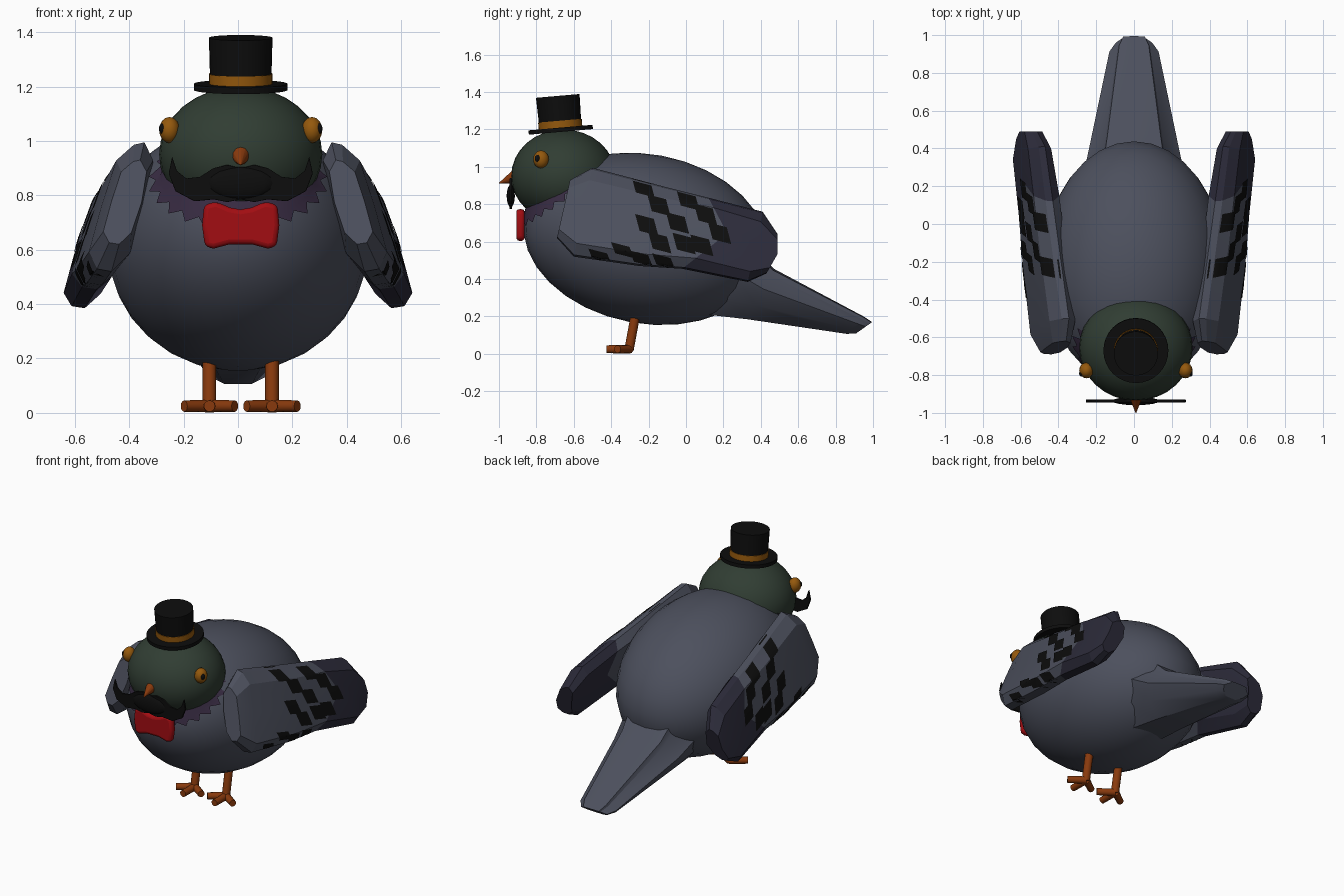
import bpy, bmesh
from math import sin, cos, pi, radians
from mathutils import Vector, Matrix
from mathutils.bvhtree import BVHTree

if "Cube" in bpy.data.objects:
    bpy.data.objects.remove(bpy.data.objects["Cube"])


def material(name, *rgb):
    m = bpy.data.materials.new(name)
    m.diffuse_color = (*rgb, 1)
    m.use_nodes = True
    m.node_tree.nodes["Principled BSDF"].inputs["Base Color"].default_value = m.diffuse_color
    return m


GREY = material("slate", .073, .08, .11)
GREEN = material("green", .03, .047, .033)
PURPLE = material("purple", .04, .025, .056)
DARK = material("dark_tip", .025, .024, .042)
BLACK = material("black", .004, .004, .004)
ORANGE = material("amber", .3, .1, .004)
RUST = material("rust", .25, .042, .004)
RED = material("red", .36, .004, .006)


def finish(name, bm, mats, angle=35, mirror=False, matrix=None):
    bmesh.ops.recalc_face_normals(bm, faces=bm.faces)
    me = bpy.data.meshes.new(name)
    bm.to_mesh(me)
    bm.free()
    ob = bpy.data.objects.new(name, me)
    bpy.context.collection.objects.link(ob)
    if matrix:
        me.transform(matrix)
    for m in mats:
        me.materials.append(m)
    bpy.ops.object.select_all(action='DESELECT')
    ob.select_set(True)
    bpy.context.view_layer.objects.active = ob
    bpy.ops.object.shade_smooth_by_angle(angle=radians(angle))
    if mirror:
        ob.modifiers.new("mirror", 'MIRROR')
    return ob


def placed(loc, scale=(1, 1, 1), rot_x=0):
    return Matrix.Translation(loc) @ Matrix.Rotation(rot_x, 4, 'X') @ Matrix.Diagonal((*scale, 1))


def ball(name, mat, loc, scale, rot_x=0, seg=32, **kw):
    bm = bmesh.new()
    bmesh.ops.create_uvsphere(bm, u_segments=seg, v_segments=seg // 2, radius=1)
    return finish(name, bm, [mat], matrix=placed(loc, scale, rot_x), **kw)


def rod(name, mat, a, b, r1, r2, seg=12, **kw):
    a, b = Vector(a), Vector(b)
    bm = bmesh.new()
    bmesh.ops.create_cone(bm, cap_ends=True, segments=seg, radius1=r1, radius2=r2, depth=(b - a).length)
    m = Matrix.Translation((a + b) / 2) @ (b - a).to_track_quat('Z', 'Y').to_matrix().to_4x4()
    return finish(name, bm, [mat], matrix=m, **kw)


def loft(rings, caps=True):
    bm = bmesh.new()
    vs = [[bm.verts.new(p) for p in r] for r in rings]
    n = len(vs[0])
    for k in range(len(vs) - 1):
        for i in range(n):
            j = (i + 1) % n
            f = bm.faces.new((vs[k][i], vs[k][j], vs[k + 1][j], vs[k + 1][i]))
            f.material_index = k
    if caps:
        bm.faces.new(vs[0])
        bm.faces.new(vs[-1]).material_index = len(vs) - 2
    return bm


def plate(name, mat, half, y, depth, bevel):
    # symmetric flat shape from half an outline (x, z)
    pts = half + [(-x, z) for x, z in reversed(half) if x > 0]
    ob = finish(name, loft([[(x, y + s * depth / 2, z) for x, z in pts] for s in (-1, 1)]), [mat, mat])
    b = ob.modifiers.new("bevel", 'BEVEL')
    b.width, b.segments = bevel, 3
    return ob


# body: tilted egg
BODY, RADII, TILT = Vector((0, -.215, .615)), (.48, .66, .453), radians(-10.3)
ball("body", GREY, BODY, RADII, TILT)

# tail: faceted loft, top and bottom given as (y, z)
half = [(0, 1), (.6, .97), (.65, .86), (1, .6), (.8, .28), (.4, 0)]
section = half + [(-x, h) for x, h in reversed(half) if x > 0]
rings = []
for ty, tz, by, bz, w in [(.12, .75, -.08, .25, .25), (.33, .6, .13, .208, .27), (.47, .455, .33, .185, .235),
                          (.95, .2, .86, .107, .13), (.995, .17, .91, .11, .095)]:
    rings.append([(x * w, by + (ty - by) * h, bz + (tz - bz) * h) for x, h in section])
finish("tail", loft(rings), [GREY] * 4, angle=28)

# head
head_parts = [ball("head", GREEN, (0, -.655, .95), (.3, .28, .25))]

# purple collar: jagged ring projected onto the body
M = placed(BODY, RADII, TILT)


def on_body(a, r):
    r -= .1 * max(0, sin(a))
    p = Vector((0, -.6, .83)) + r * Vector((cos(a), .86 * sin(a), .5 * sin(a)))
    return M @ ((M.inverted() @ p).normalized() * 1.012)


angles = [2 * pi * i / 48 for i in range(48)]
inner = [(.27 * cos(a), -.64 + .21 * sin(a), .93 + .12 * sin(a)) for a in angles]
collar = [inner, [on_body(a, .25) for a in angles],
          [on_body(a, .32 if i % 2 else .27) for i, a in enumerate(angles)]]
finish("neck_collar", loft(collar, caps=False), [PURPLE] * 2)

# eyes
for s, side in ((-1, "left"), (1, "right")):
    head_parts += [ball("eye_" + side, ORANGE, (s * .262, -.775, 1.04), (.038, .042, .048), seg=16),
                   ball("pupil_" + side, BLACK, (s * .287, -.792, 1.045), (.014, .016, .02), seg=12)]

# beak
head_parts.append(rod("beak", RUST, (0, -.895, .955), (0, -1.0, .912), .044, .002, 12))

# moustache
head_parts += [
    plate("moustache", BLACK, [(0, .9), (.05, .912), (.1, .9), (.15, .868), (.2, .862), (.235, .89),
                               (.252, .942), (.265, .88), (.24, .815), (.17, .778), (.1, .785), (.05, .775), (0, .785)],
          -.937, .014, .003),
    ball("moustache_middle", BLACK, (0, -.937, .845), (.125, .022, .06), seg=16)]

# bow tie
head_parts.append(plate("bow_tie", RED, [
    (0, .748), (.04, .755), (.09, .777), (.135, .765), (.142, .69), (.132, .612),
    (.1, .604), (.04, .62), (0, .62)], -.885, .045, .018))

# top hat
hat_base, lean = Vector((0, -.67, 1.2)), Vector((0, -sin(radians(5)), cos(radians(5))))
for name, mat, z0, z1, r0, r1 in [("hat_brim", BLACK, -.013, .01, .172, .172),
                                  ("hat_band", ORANGE, .008, .047, .117, .117),
                                  ("hat_crown", BLACK, 0, .18, .112, .117)]:
    head_parts.append(rod(name, mat, hat_base + lean * z0, hat_base + lean * z1, r0, r1, 32))


# wings: lofted slab leaning outwards, darker tip
def wing_x(y, z):
    return .48 + .06 * (y + .1) - .3 * (z - .65)


rings = []
for ty, tz, by, bz, t, bulge in [(-.62, .93, -.69, .62, .055, 0), (-.5, .995, -.6, .52, .08, 0),
                                 (-.1, .89, -.25, .47, .081, .05), (.12, .835, -.02, .455, .08, .17),
                                 (.41, .76, .33, .385, .072, 0), (.49, .64, .43, .43, .055, .03)]:
    ring = []
    for f, s in [(0, -.1), (.02, .35), (.14, .95), (.5, 1.03), (.85, 1), (.98, .4),
                 (1, -.3), (.86, -.9), (.5, -1), (.14, -.75)]:
        y = ty + (by - ty) * f + bulge * (1 - abs(2 * f - 1))
        z = tz + (bz - tz) * f
        ring.append((wing_x(y, z) + s * t, y, z))
    rings.append(ring)
bm = loft(rings)
tree = BVHTree.FromBMesh(bm)
finish("wings", bm, [GREY, GREY, GREY, DARK, DARK], angle=22, mirror=True)

# black checks draped on the outer side of the wings (y, z)
bm = bmesh.new()
checks = [(-.23, .895), (-.145, .795), (-.21, .69), (.01, .825), (.105, .745), (-.045, .7), (.18, .645),
          (.085, .58), (-.01, .59), (-.14, .595), (-.34, .555), (-.46, .52), (-.24, .51), (-.12, .495)]
N = 6
for y, z in checks:
    h = .03 if z < .56 else .045
    grid = {}
    for i in range(N + 1):
        for j in range(N + 1):
            a, b = 2 * i / N - 1, 2 * j / N - 1
            hit = tree.ray_cast(Vector((2, y + a * .05 - b * .012, z + b * h - a * .013)), Vector((-1, 0, 0)))[0]
            if hit:
                grid[i, j] = bm.verts.new(hit + Vector((.005, 0, 0)))
    for i in range(N):
        for j in range(N):
            corners = [(i, j), (i + 1, j), (i + 1, j + 1), (i, j + 1)]
            if all(c in grid for c in corners):
                bm.faces.new([grid[c] for c in corners])
finish("wing_checks", bm, [BLACK], mirror=True)

# legs and toes
for s, side in ((-1, "left"), (1, "right")):
    x = s * .115
    head_parts.append(rod("leg_" + side, RUST, (x, -.268, .22), (x, -.305, .02), .025, .025))
    for i, deg in enumerate((-58, 0, 58)):
        a = radians(deg)
        head_parts.append(rod(f"toe_{side}_{i}", RUST, (x, -.3, .025),
                              (x + .11 * sin(a), -.3 - .125 * cos(a), .025), .023, .021))

# head and feet sit slightly off the centre line
for ob in head_parts:
    ob.location.x = .01
